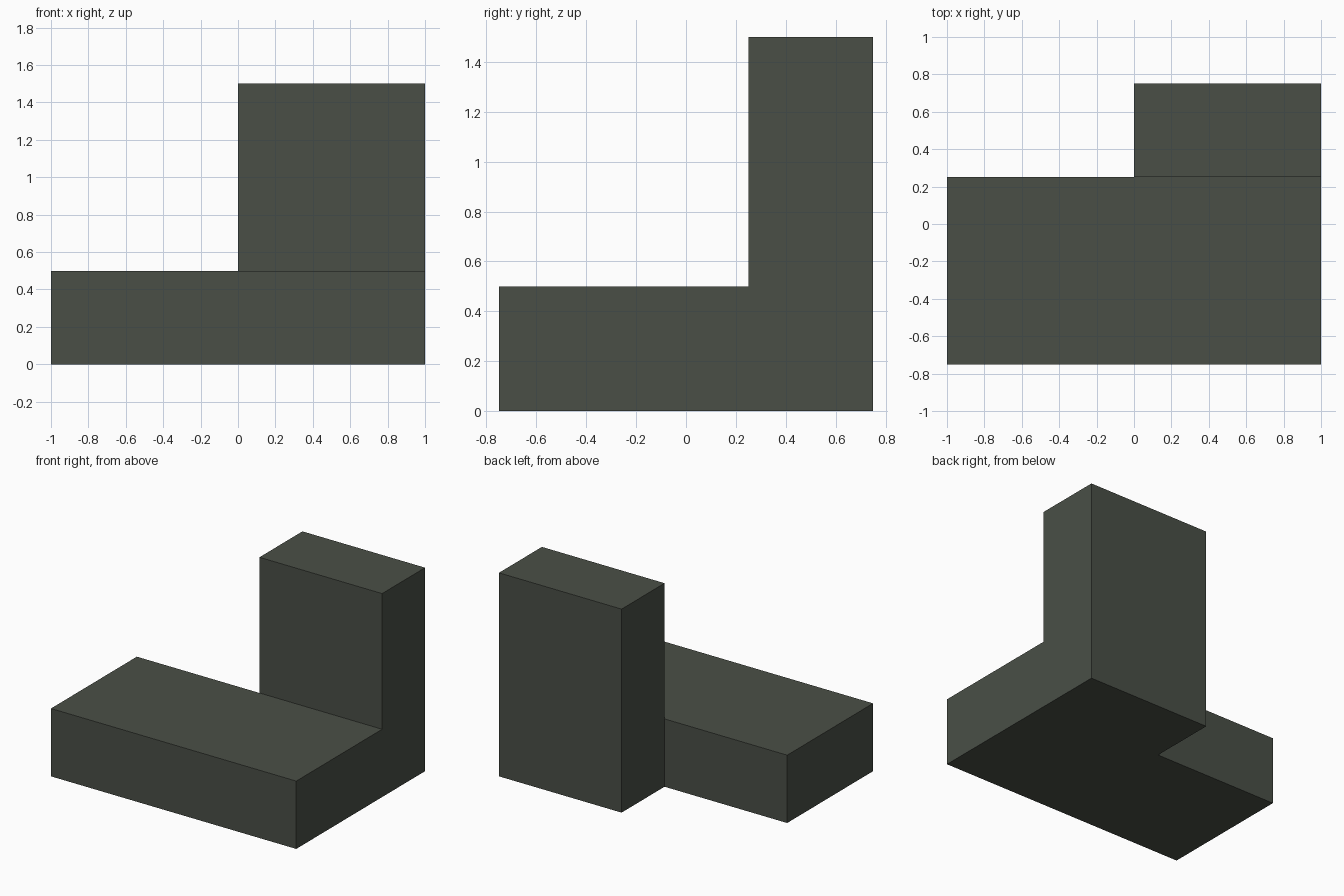
import bpy, bmesh
from mathutils import Vector

if "Cube" in bpy.data.objects:
    bpy.data.objects.remove(bpy.data.objects["Cube"])

BASE_H, FULL_H, STEP_Y = 0.5, 1.5, 0.25


def raise_face(bm, face, height):
    """Extrude one face straight up and return the new cap."""
    cap = bmesh.ops.extrude_discrete_faces(bm, faces=[face])["faces"][0]
    bmesh.ops.translate(bm, verts=cap.verts, vec=(0, 0, height))
    return cap


bm = bmesh.new()

# L-shaped footprint: wide slab plus the foot of the upright
footprint = [(-1, -0.75), (1, -0.75), (1, 0.75), (0, 0.75), (0, STEP_Y), (-1, STEP_Y)]
floor = bm.faces.new([bm.verts.new((x, y, 0)) for x, y in footprint])
raise_face(bm, floor, BASE_H)

# close the underside
rim = [e for e in bm.edges if e.is_boundary]
if rim:
    bmesh.ops.holes_fill(bm, edges=rim, sides=0)

# split off the back of the slab top and raise it into the upright
bmesh.ops.bisect_plane(bm, geom=bm.verts[:] + bm.edges[:] + bm.faces[:],
                       plane_co=(0, STEP_Y, 0), plane_no=(0, 1, 0))
bm.normal_update()
back_top = next(f for f in bm.faces
                if (f.calc_center_median() - Vector((0.5, 0.5, BASE_H))).length < 0.05)
raise_face(bm, back_top, FULL_H - BASE_H)

# merge coplanar faces into clean flat sides
bmesh.ops.remove_doubles(bm, verts=bm.verts[:], dist=0.0001)
bmesh.ops.recalc_face_normals(bm, faces=bm.faces[:])
bmesh.ops.dissolve_limit(bm, angle_limit=0.01, verts=bm.verts[:], edges=bm.edges[:])

mesh = bpy.data.meshes.new("stepped_block")
bm.to_mesh(mesh)
bm.free()
block = bpy.data.objects.new("stepped_block", mesh)
bpy.context.collection.objects.link(block)

# dark grey-green finish
mat = bpy.data.materials.new("dark_grey_green")
mat.diffuse_color = (0.068, 0.078, 0.062, 1)
mat.use_nodes = True
mat.node_tree.nodes["Principled BSDF"].inputs["Base Color"].default_value = mat.diffuse_color
mesh.materials.append(mat)
